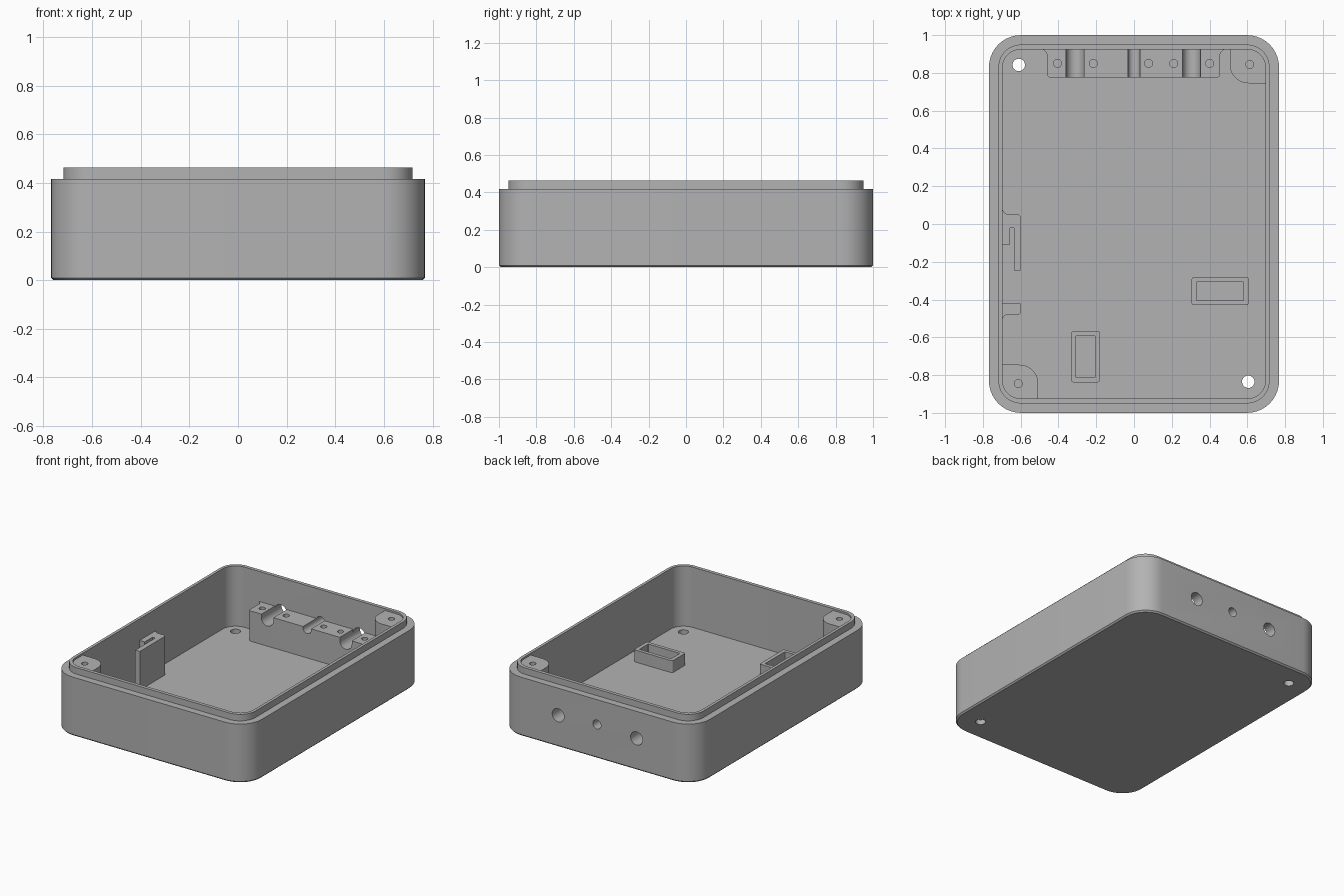
import bpy, bmesh, math
from mathutils import Vector

if "Cube" in bpy.data.objects:
    bpy.data.objects.remove(bpy.data.objects["Cube"], do_unlink=True)

mat = bpy.data.materials.new("plain_grey")
mat.use_nodes = True
GREY = (0.45, 0.45, 0.45, 1)
mat.diffuse_color = GREY
mat.node_tree.nodes["Principled BSDF"].inputs["Base Color"].default_value = GREY

FLOOR, RIM, TOP = 0.035, 0.417, 0.463
BASE = FLOOR - 0.01          # inner parts sink slightly into the floor


def fillet(corners, steps=10):
    """Outline from (x, y, radius) corners, each rounded by an arc."""
    out = []
    for i, (x, y, r) in enumerate(corners):
        p = Vector((x, y))
        if r == 0:
            out.append(p)
            continue
        a = (Vector(corners[i - 1][:2]) - p).normalized()
        b = (Vector(corners[(i + 1) % len(corners)][:2]) - p).normalized()
        half = a.angle(b) / 2
        centre = p + (a + b).normalized() * r / math.sin(half)
        start = p + a * r / math.tan(half) - centre
        end = p + b * r / math.tan(half) - centre
        turn = math.atan2(start.x * end.y - start.y * end.x, start.dot(end))
        for k in range(steps + 1):
            t = turn * k / steps
            c, s = math.cos(t), math.sin(t)
            out.append(centre + Vector((c * start.x - s * start.y, s * start.x + c * start.y)))
    return out


def rect(x0, x1, y0, y1, r=0):
    return fillet([(x0, y0, r), (x1, y0, r), (x1, y1, r), (x0, y1, r)])


def loft(name, rings):
    """Closed solid through a list of (outline, z) rings."""
    bm = bmesh.new()
    loops = [[bm.verts.new((p.x, p.y, z)) for p in pts] for pts, z in rings]
    for lo, hi in zip(loops, loops[1:]):
        for i in range(len(lo)):
            j = (i + 1) % len(lo)
            bm.faces.new((lo[i], lo[j], hi[j], hi[i]))
    bm.faces.new(loops[0][::-1])
    bm.faces.new(loops[-1])
    bmesh.ops.recalc_face_normals(bm, faces=bm.faces)
    mesh = bpy.data.meshes.new(name)
    bm.to_mesh(mesh)
    bm.free()
    mesh.materials.append(mat)
    ob = bpy.data.objects.new(name, mesh)
    bpy.context.collection.objects.link(ob)
    return ob


def prism(name, outline, z0, z1):
    return loft(name, [(outline, z0), (outline, z1)])


def drill(x, y, r, z0, z1):
    pts = [Vector((x + r * math.cos(k * math.tau / 32), y + r * math.sin(k * math.tau / 32)))
           for k in range(32)]
    return prism("cutter", pts, z0, z1)


def drill_y(x, z, r, y0, y1):
    ob = drill(0, 0, r, y0, y1)
    for v in ob.data.vertices:
        a, b, c = v.co
        v.co = (x + a, c, z - b)
    return ob


def cut(ob, cutters):
    """Subtract each cutter from the part and remove the cutter."""
    bpy.context.view_layer.objects.active = ob
    for c in cutters:
        c.hide_render = True
        m = ob.modifiers.new("cut", "BOOLEAN")
        m.operation, m.solver, m.object = "DIFFERENCE", "EXACT", c
        bpy.ops.object.modifier_apply(modifier=m.name)
        bpy.data.objects.remove(c, do_unlink=True)
    return ob


parts = []
CABLES = [(-0.312, 0.225, 0.047), (0, 0.24, 0.032), (0.304, 0.225, 0.047)]

# Open case: outer wall, stepped lip, cavity
outer = rect(-0.768, 0.768, -1, 1, 0.17)
lip = rect(-0.718, 0.718, -0.95, 0.95, 0.12)
inner = rect(-0.697, 0.697, -0.925, 0.925, 0.1)
case = loft("case", [(rect(-0.758, 0.758, -0.99, 0.99, 0.16), 0), (outer, 0.01), (outer, RIM),
                     (lip, RIM), (lip, TOP), (inner, TOP), (inner, FLOOR)])
cut(case, [drill(-0.61, 0.842, 0.033, -0.1, 0.1), drill(0.605, -0.835, 0.033, -0.1, 0.1)]
    + [drill_y(x, z, r, 0.85, 1.1) for x, z, r in CABLES])
parts.append(case)

# Corner screw posts at two opposite corners
for s, name in ((1, "back_post"), (-1, "front_post")):
    outline = fillet([(s * x, s * y, r) for x, y, r in
                      ((0.507, 0.745, 0.1), (0.707, 0.745, 0), (0.707, 0.935, 0.1), (0.507, 0.935, 0))])
    post = prism(name, outline, BASE, 0.45)
    parts.append(cut(post, [drill(s * 0.613, s * 0.845, 0.021, 0.2, 0.6)]))

# Cable block with flared ends, grooves and screw holes
clamp = prism("cable_block", fillet([
    (-0.5, 0.935, 0), (-0.5, 0.925, 0), (-0.46, 0.925, 0.035), (-0.46, 0.775, 0.018),
    (0.455, 0.775, 0.018), (0.455, 0.925, 0.035), (0.495, 0.925, 0), (0.495, 0.935, 0)]), BASE, 0.25)
cutters = [drill(x, 0.85, 0.021, 0.12, 0.4) for x in (-0.405, -0.215, 0.077, 0.21, 0.4)]
for x, z, r in CABLES:
    cutters.append(drill_y(x, z, r, 0.7, 1.05))
    cutters.append(prism("cutter", rect(x - r, x + r, 0.7, 1.05), z, 0.4))
parts.append(cut(clamp, cutters))

# Side holder: tall hooked slab and low stop
wall = -0.707
slab = fillet([(wall, 0.09, 0), (-0.697, 0.09, 0), (-0.697, 0.05, 0.035), (-0.6, 0.05, 0.015),
               (-0.6, -0.245, 0), (-0.636, -0.245, 0), (-0.636, -0.02, 0), (-0.657, -0.02, 0),
               (-0.657, -0.108, 0), (wall, -0.108, 0)])
parts.append(prism("holder_slab", slab, BASE, 0.31))
stop = fillet([(wall, -0.42, 0), (-0.6, -0.42, 0), (-0.6, -0.48, 0.015),
               (-0.697, -0.48, 0.03), (-0.697, -0.52, 0), (wall, -0.52, 0)])
parts.append(prism("holder_stop", stop, BASE, 0.15))

# Small pocketed sockets on the floor
for name, x0, x1, y0, y1 in (("side_socket", 0.305, 0.607, -0.43, -0.282),
                             ("front_socket", -0.333, -0.18, -0.838, -0.567)):
    box = rect(x0, x1, y0, y1, 0.012)
    pocket = rect(x0 + 0.027, x1 - 0.027, y0 + 0.025, y1 - 0.025, 0.002)
    parts.append(loft(name, [(box, BASE), (box, 0.12), (pocket, 0.12), (pocket, 0.06)]))

# Smooth the rounded corners, keep edges sharp
bpy.ops.object.select_all(action="DESELECT")
for ob in parts:
    ob.select_set(True)
bpy.context.view_layer.objects.active = case
bpy.ops.object.shade_smooth_by_angle(angle=math.radians(30))
